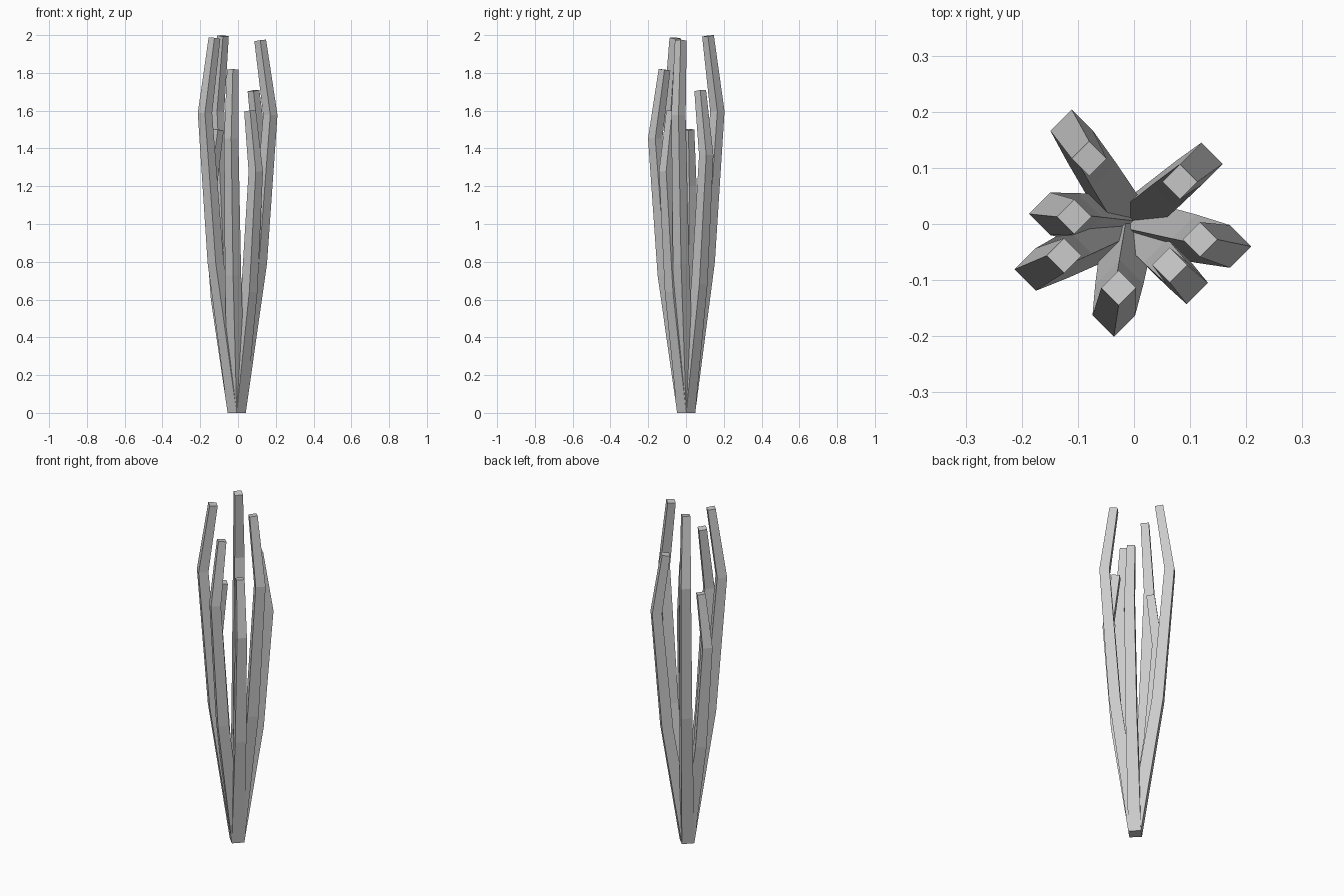
import bpy, bmesh
from mathutils import Vector

if "Cube" in bpy.data.objects:
    bpy.data.objects.remove(bpy.data.objects["Cube"])

BASE = Vector((-0.007, 0.001, 0))   # shared root of all stalks
# (height fraction, outward fraction, half diagonal of the diamond section)
RINGS = [(0, 0, 0.048), (0.4, 0.66, 0.043), (0.8, 1.0, 0.038), (1.0, 0.7, 0.031)]
CORNERS = [(1, 0), (0, 1), (-1, 0), (0, -1)]


def stalk(name, bend_x, bend_y, height):
    out = Vector((bend_x, bend_y, 0)) - BASE
    # tilt the tip so that it is square to the inward-leaning last segment
    tilt = out * 0.3 / (0.2 * height)
    bm = bmesh.new()
    rings = []
    for hz, spread, r in RINGS:
        ring = []
        for cx, cy in CORNERS:
            off = Vector((cx * r, cy * r, 0))
            p = BASE + out * spread + off
            p.z = hz * height + (off.dot(tilt) if hz == 1.0 else 0)
            ring.append(bm.verts.new(p))
        rings.append(ring)
    for lo, hi in zip(rings, rings[1:]):
        for i in range(4):
            j = (i + 1) % 4
            bm.faces.new((lo[i], lo[j], hi[j], hi[i]))
    bm.faces.new(rings[0][::-1])
    bm.faces.new(rings[-1])
    bmesh.ops.recalc_face_normals(bm, faces=bm.faces)
    me = bpy.data.meshes.new(name)
    bm.to_mesh(me)
    bm.free()
    bpy.context.collection.objects.link(bpy.data.objects.new(name, me))


# Seven stalks: bend position (x, y) and height
STALKS = [
    (0.171, -0.040, 1.972), (-0.175, -0.081, 1.984), (-0.111, 0.166, 1.996),
    (-0.036, -0.163, 1.817), (0.120, 0.107, 1.706), (0.094, -0.105, 1.598),
    (-0.149, 0.018, 1.50),
]
for n, (x, y, h) in enumerate(STALKS, 1):
    stalk(f"stalk_{n}", x, y, h)
